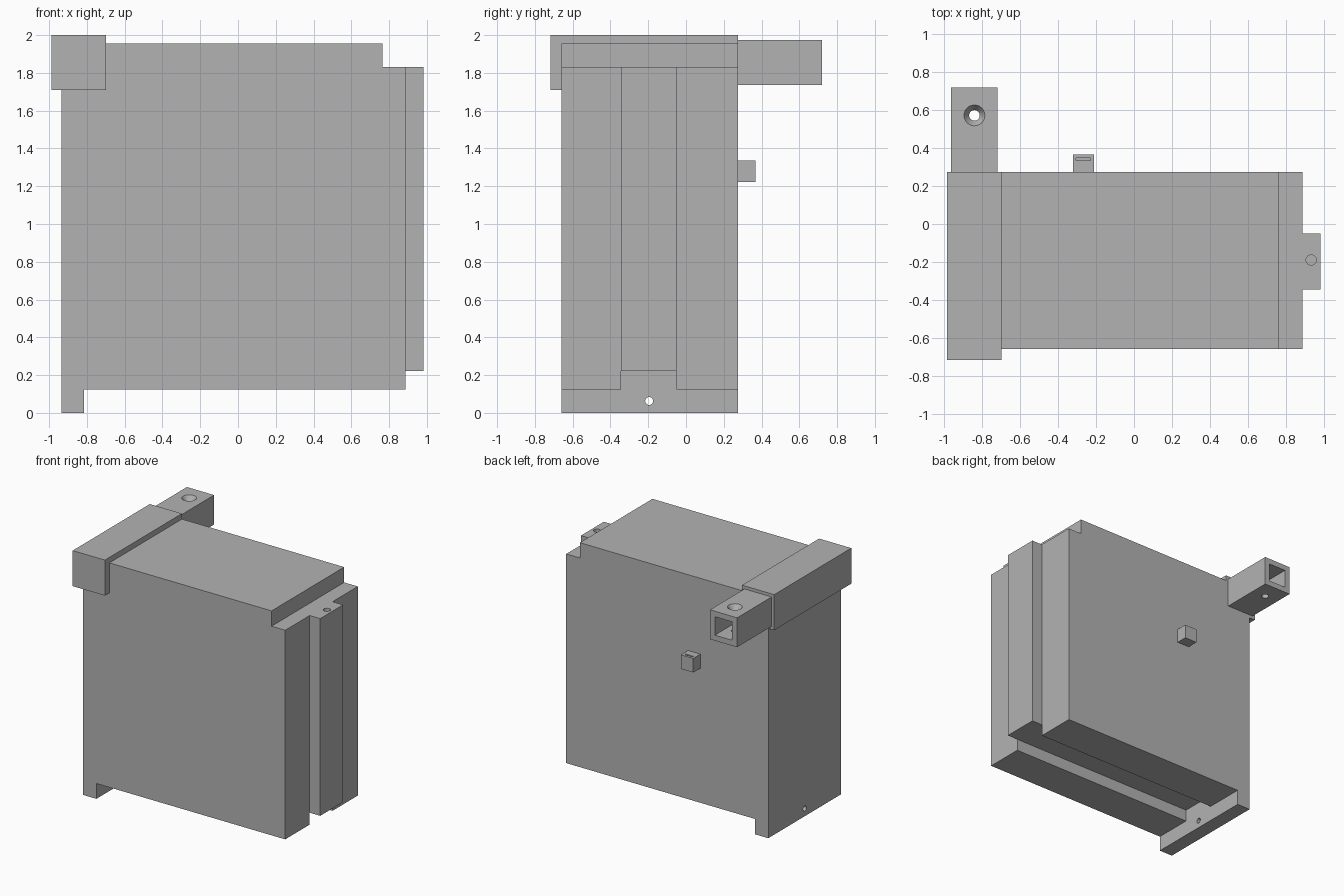
import bpy, bmesh
from mathutils import Matrix

cube = bpy.data.objects.get("Cube")
if cube:
    bpy.data.objects.remove(cube, do_unlink=True)

GREY = (0.45, 0.45, 0.45, 1)
mat = bpy.data.materials.new("plain_grey")
mat.use_nodes = True
mat.diffuse_color = GREY
mat.node_tree.nodes["Principled BSDF"].inputs["Base Color"].default_value = GREY


def finish(name, bm):
    bmesh.ops.recalc_face_normals(bm, faces=bm.faces)
    mesh = bpy.data.meshes.new(name)
    bm.to_mesh(mesh)
    bm.free()
    mesh.materials.append(mat)
    ob = bpy.data.objects.new(name, mesh)
    bpy.context.scene.collection.objects.link(ob)
    return ob


def box(name, x, y, z):
    """Box from its (low, high) extent on each axis."""
    bm = bmesh.new()
    spans = (x, y, z)
    m = Matrix.Translation([(a + b) / 2 for a, b in spans])
    m = m @ Matrix.Diagonal([b - a for a, b in spans] + [1])
    bmesh.ops.create_cube(bm, size=1, matrix=m)
    return finish(name, bm)


def cone(name, centre, r_low, r_high, length, axis="Z"):
    bm = bmesh.new()
    m = Matrix.Translation(centre)
    if axis == "X":
        m = m @ Matrix.Rotation(1.5707963, 4, "Y")
    bmesh.ops.create_cone(bm, cap_ends=True, segments=32, radius1=r_low,
                          radius2=r_high, depth=length, matrix=m)
    return finish(name, bm)


def prism(name, outline, y):
    """Outline in x and z, extruded along y."""
    bm = bmesh.new()
    face = bm.faces.new([bm.verts.new((px, y[0], pz)) for px, pz in outline])
    new = bmesh.ops.extrude_face_region(bm, geom=[face])["geom"]
    bmesh.ops.translate(bm, vec=(0, y[1] - y[0], 0),
                        verts=[v for v in new if isinstance(v, bmesh.types.BMVert)])
    return finish(name, bm)


def cut(target, *cutters):
    for c in cutters:
        c.hide_render = True
        c.hide_viewport = True
        c.display_type = "WIRE"
        mod = target.modifiers.new(c.name, "BOOLEAN")
        mod.operation = "DIFFERENCE"
        mod.solver = "EXACT"
        mod.object = c
    # bake the cuts, then drop the cutters
    for c in cutters:
        c.hide_viewport = False
    bpy.context.view_layer.update()
    deps = bpy.context.evaluated_depsgraph_get()
    baked = bpy.data.meshes.new_from_object(target.evaluated_get(deps))
    target.modifiers.clear()
    target.data = baked
    for c in cutters:
        bpy.data.objects.remove(c, do_unlink=True)


BACK = 0.275
BODY_Y = (-0.66, BACK)
RAIL_Y = (-0.345, -0.05)

# Main body with stepped top corner and a foot lip
body = prism("body", [(-0.935, 0), (-0.815, 0), (-0.815, 0.125), (0.888, 0.125),
                      (0.888, 1.83), (0.765, 1.83), (0.765, 1.955),
                      (-0.935, 1.955)], BODY_Y)
cut(body,
    box("channel_cutter", (-0.815, 1.0), RAIL_Y, (0.05, 0.222)),
    cone("foot_hole_cutter", (-0.875, -0.195, 0.063), 0.021, 0.021, 0.3, "X"))

# Side rail with a blind pin hole
rail = box("side_rail", (0.888, 0.983), RAIL_Y, (0.222, 1.83))
cut(rail, cone("pin_hole_cutter", (0.935, -0.19, 1.8), 0.027, 0.027, 0.4))

# Corner cap
box("corner_cap", (-0.988, -0.698), (-0.718, BACK), (1.71, 2.0))

# Hollow square arm with a countersunk screw hole
arm = box("square_arm", (-0.965, -0.72), (BACK, 0.72), (1.735, 1.975))
cut(arm,
    box("arm_bore_cutter", (-0.92, -0.765), (0.4, 0.8), (1.78, 1.93)),
    cone("screw_hole_cutter", (-0.842, 0.573, 1.85), 0.028, 0.028, 0.5),
    cone("countersink_cutter", (-0.842, 0.573, 1.955), 0.028, 0.055, 0.0402))

# Small slotted lug on the back
lug = box("slotted_lug", (-0.322, -0.21), (BACK, 0.367), (1.222, 1.337))
cut(lug, box("lug_slot_cutter", (-0.305, -0.23), (0.335, 0.347), (1.29, 1.4)))
